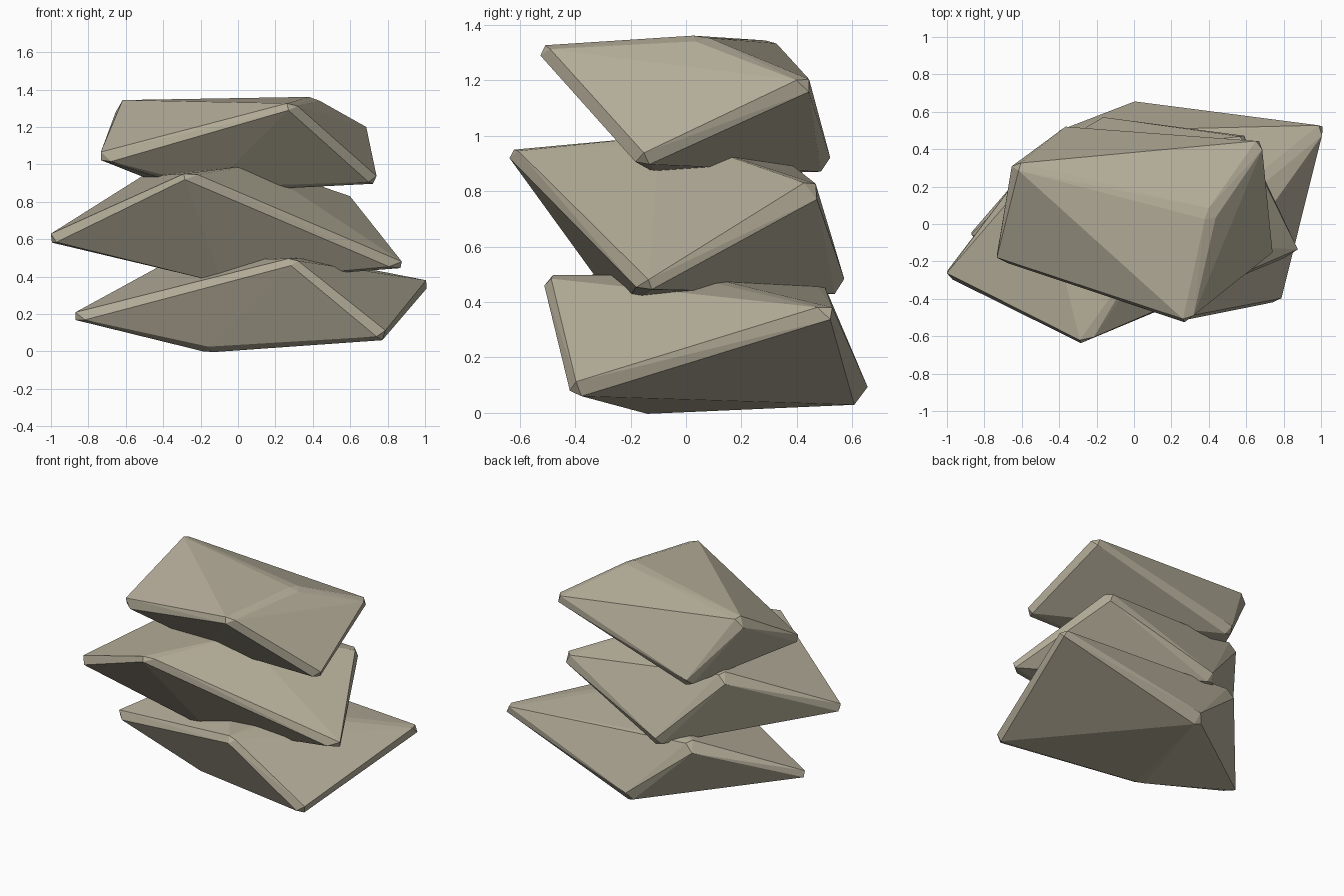
import bpy, bmesh, math
from mathutils import Vector

if "Cube" in bpy.data.objects:
    bpy.data.objects.remove(bpy.data.objects["Cube"])

stone = bpy.data.materials.new("warm_grey_stone")
stone.diffuse_color = (0.46, 0.42, 0.32, 1)
stone.use_nodes = True
stone.node_tree.nodes["Principled BSDF"].inputs["Base Color"].default_value = stone.diffuse_color

# Cube tilted on one corner: bottom, left, right, back, front peak, right back, left back, top
FACES = [(0, 1, 4, 2), (0, 2, 5, 3), (0, 3, 6, 1),
         (7, 4, 1, 6), (7, 5, 2, 4), (7, 6, 3, 5)]


def chamfered(corners, width):
    """Skewed block with every edge chamfered to the same width."""
    bm = bmesh.new()
    vs = [bm.verts.new(c) for c in corners]
    for f in FACES:
        bm.faces.new([vs[i] for i in f])
    bmesh.ops.recalc_face_normals(bm, faces=bm.faces)
    bmesh.ops.bevel(bm, geom=bm.edges[:], offset=width, offset_type='WIDTH',
                    segments=1, affect='EDGES', profile=0.5)
    chips = [v.co.copy() for v in bm.verts]
    bm.free()
    return chips


def rock(name, tips, width=0.055):
    """Chipped boulder whose chamfered corners reach the given tips."""
    tips = [Vector(t) for t in tips]
    mid = sum(tips, Vector()) / 8
    corners = [t.copy() for t in tips]
    # Push sharp corners out until the chamfers end at the tips
    for _ in range(6):
        chips = chamfered(corners, width)
        for i, t in enumerate(tips):
            d = (t - mid).normalized()
            own = [c for c in chips
                   if min(range(8), key=lambda k: (c - corners[k]).length) == i]
            if own:
                gap = (t - mid).dot(d) - max((c - mid).dot(d) for c in own)
                corners[i] += d * max(-0.04, min(0.04, gap))
    # Skin the warped faces with a clean convex shell
    bm = bmesh.new()
    for co in chamfered(corners, width):
        bm.verts.new(co)
    bmesh.ops.convex_hull(bm, input=bm.verts[:])
    loose = [v for v in bm.verts if not v.link_faces]
    bmesh.ops.delete(bm, geom=loose, context='VERTS')
    bmesh.ops.recalc_face_normals(bm, faces=bm.faces)
    me = bpy.data.meshes.new(name)
    bm.to_mesh(me)
    bm.free()
    me.materials.append(stone)
    ob = bpy.data.objects.new(name, me)
    bpy.context.collection.objects.link(ob)


# Three stacked boulders
rock("bottom_rock", [(-.16, -.16, 0), (-.87, -.05, .18), (.78, -.39, .07), (.01, .635, .04),
                     (.28, -.50, .49), (1.0, .53, .37), (-.38, .49, .48), (.4, 0, .515)])
rock("middle_rock", [(-.1, -.26, .39), (-1.0, -.25, .59), (.87, -.13, .455), (-.17, .55, .44),
                     (-.28, -.63, .94), (.58, .47, .82), (-.52, .34, .93), (.12, -.08, .985)])
rock("top_rock", [(-.15, -.12, .85), (-.73, -.18, 1.03), (.73, -.15, .9), (-.36, .505, .88),
                  (.26, -.52, 1.315), (.66, .45, 1.19), (-.63, .31, 1.345), (.42, .05, 1.365)])
